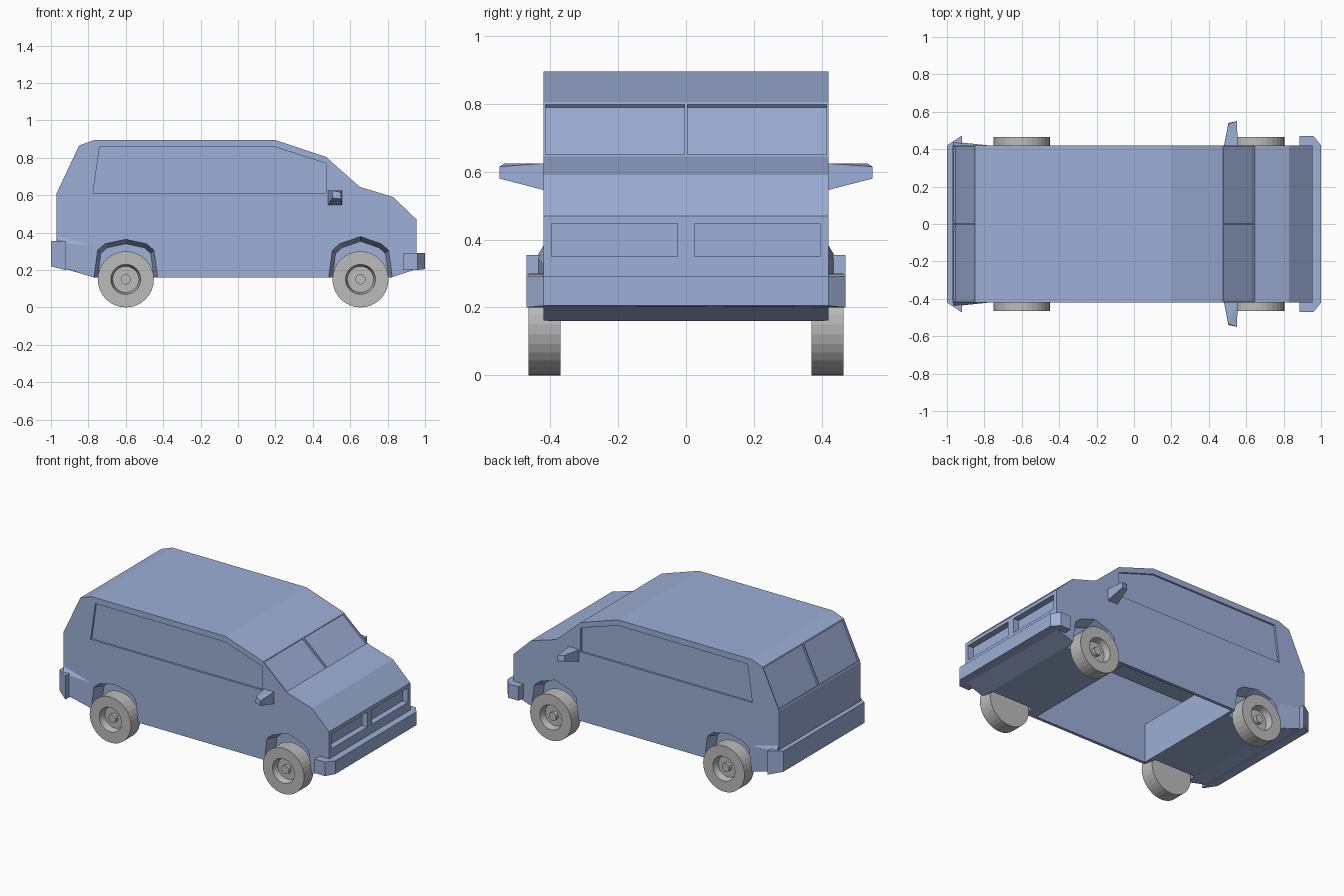
import bpy, bmesh, math
from mathutils import Vector, Matrix

cube = bpy.data.objects.get("Cube")
if cube:
    bpy.data.objects.remove(cube, do_unlink=True)


def material(name, color):
    m = bpy.data.materials.new(name)
    m.use_nodes = True
    m.diffuse_color = (*color, 1)
    m.node_tree.nodes["Principled BSDF"].inputs["Base Color"].default_value = (*color, 1)
    return m


BLUE = material("pale blue paint", (0.34, 0.43, 0.68))
GREY = material("wheel grey", (0.50, 0.50, 0.50))


def finish(name, bm, mat):
    bmesh.ops.recalc_face_normals(bm, faces=bm.faces)
    mesh = bpy.data.meshes.new(name)
    bm.to_mesh(mesh)
    bm.free()
    mesh.materials.append(mat)
    ob = bpy.data.objects.new(name, mesh)
    bpy.context.collection.objects.link(ob)
    return ob


def loft(name, first, second, mat=BLUE):
    """Closed solid between two matching outlines."""
    bm = bmesh.new()
    a = [bm.verts.new(p) for p in first]
    b = [bm.verts.new(p) for p in second]
    bm.faces.new(a)
    bm.faces.new(b)
    for i in range(len(a)):
        j = (i + 1) % len(a)
        bm.faces.new((a[i], a[j], b[j], b[i]))
    return finish(name, bm, mat)


def side_prism(name, outline, y0, y1):
    return loft(name, [(x, y0, z) for x, z in outline], [(x, y1, z) for x, z in outline])


def hull(name, points):
    bm = bmesh.new()
    for p in points:
        bm.verts.new(p)
    bmesh.ops.convex_hull(bm, input=bm.verts)
    return finish(name, bm, BLUE)


def cut(target, cutter):
    cutter.hide_render = True
    mod = target.modifiers.new("cut", "BOOLEAN")
    mod.operation = "DIFFERENCE"
    mod.solver = "EXACT"
    mod.object = cutter
    bpy.context.view_layer.objects.active = target
    bpy.ops.object.modifier_apply(modifier=mod.name)
    bpy.data.objects.remove(cutter, do_unlink=True)


W = 0.42
WHEELS = {"front": (0.655, 0.385), "rear": (-0.60, 0.37)}
SIDES = {"left": 1, "right": -1}

# Body shell from the side profile
body = side_prism("body", [
    (-0.77, 0.16), (-0.97, 0.22), (-0.97, 0.61), (-0.85, 0.865), (-0.77, 0.895),
    (0.20, 0.895), (0.47, 0.805), (0.65, 0.645), (0.83, 0.59), (0.955, 0.47),
    (0.955, 0.205), (0.82, 0.16)], -W, W)

# Hollow cabin, open underneath between the axles
cut(body, side_prism("cabin_cutter", [
    (-0.42, 0.1), (0.42, 0.1), (0.42, 0.42), (0.6, 0.42), (0.5, 0.68),
    (-0.83, 0.68), (-0.83, 0.42), (-0.42, 0.42)], -0.40, 0.40))

# Side windows and tapered wheel arches
window = [(-0.775, 0.613), (-0.74, 0.857), (0.20, 0.857), (0.47, 0.77), (0.47, 0.613)]
arch = [(-0.183, 0.1), (-0.175, 0.16), (-0.155, 0.31), (-0.115, 0.345)]
for s in SIDES.values():
    cut(body, side_prism("window_cutter", window, s * (W - 0.012), s * 0.5))
    for cx, top in WHEELS.values():
        shape = arch + [(0, top)] + [(-x, z) for x, z in reversed(arch)]
        rings = []
        for y, k in ((W + 0.02, 1.0), (0.34, 0.86)):
            rings.append([(cx + x * k, s * y, 0.16 + (z - 0.16) * k if z > 0.16 else z)
                          for x, z in shape])
        cut(body, loft("arch_cutter", *rings))


# Split windscreen and rear window, sunk into their slopes
def cut_panes(a, b):
    a, b = Vector(a), Vector(b)
    along = (b - a).normalized()
    out = Vector((-along.y, along.x))
    a, b = a + along * 0.01, b - along * 0.008
    outline = [a - out * 0.012, b - out * 0.012, b + out * 0.04, a + out * 0.04]
    for s in SIDES.values():
        cut(body, side_prism("pane_cutter", outline, s * 0.004, s * 0.414))


cut_panes((0.47, 0.805), (0.65, 0.645))
cut_panes((-0.97, 0.61), (-0.85, 0.865))

# Twin grille openings
for s in SIDES.values():
    cut(body, side_prism("grille_cutter", [
        (0.915, 0.35), (1.1, 0.35), (1.1, 0.447), (0.915, 0.447)], s * 0.025, s * 0.395))


# Wrap-around bumpers with chamfered corners
def bumper(name, inner, bend, end, low_in, low_out, top):
    plan = [(inner, 0.47), (bend, 0.47), (end, 0.42),
            (end, -0.42), (bend, -0.47), (inner, -0.47)]
    low = [(x, y, low_out if x == end else low_in) for x, y in plan]
    return loft(name, low, [(x, y, top) for x, y in plan])


bumper("front_bumper", 0.885, 0.96, 1.0, 0.2, 0.205, 0.292)
bumper("rear_bumper", -0.92, -0.925, -1.0, 0.2, 0.22, 0.355)

for side, s in SIDES.items():
    # Flared lower rear corner
    hull(side + "_rear_flare", [(x, s * y, z) for x, y, z in (
        (-0.965, 0.41, 0.40), (-0.965, 0.44, 0.35), (-0.965, 0.44, 0.22),
        (-0.965, 0.41, 0.22), (-0.78, 0.42, 0.165), (-0.775, 0.42, 0.33))])
    # Door mirror
    hull(side + "_mirror", [(x, s * y, z) for x, y, z in (
        (0.48, 0.415, 0.545), (0.555, 0.415, 0.545), (0.48, 0.415, 0.625),
        (0.555, 0.415, 0.625), (0.505, 0.54, 0.585), (0.55, 0.55, 0.58),
        (0.505, 0.535, 0.625), (0.55, 0.55, 0.615))])

# Wheels: lathed tyre with a sunken rim and hub stub
RIM = [(0, -0.0475), (0.15, -0.0475), (0.15, 0.0475), (0.08, 0.0475),
       (0.07, 0.005), (0.027, 0.005), (0.027, 0.03), (0, 0.03)]
for end, (cx, top) in WHEELS.items():
    for side, s in SIDES.items():
        bm = bmesh.new()
        ring = [bm.verts.new((r, s * y, 0)) for r, y in RIM]
        edges = [bm.edges.new(pair) for pair in zip(ring, ring[1:])]
        bmesh.ops.spin(bm, geom=ring + edges, cent=(0, 0, 0), axis=(0, 1, 0),
                       angle=math.tau, steps=32, use_merge=True)
        bmesh.ops.remove_doubles(bm, verts=bm.verts, dist=0.0001)
        bmesh.ops.transform(bm, verts=bm.verts,
                            matrix=Matrix.Translation((cx, s * 0.4175, 0.15)))
        finish(f"{end}_{side}_wheel", bm, GREY)
